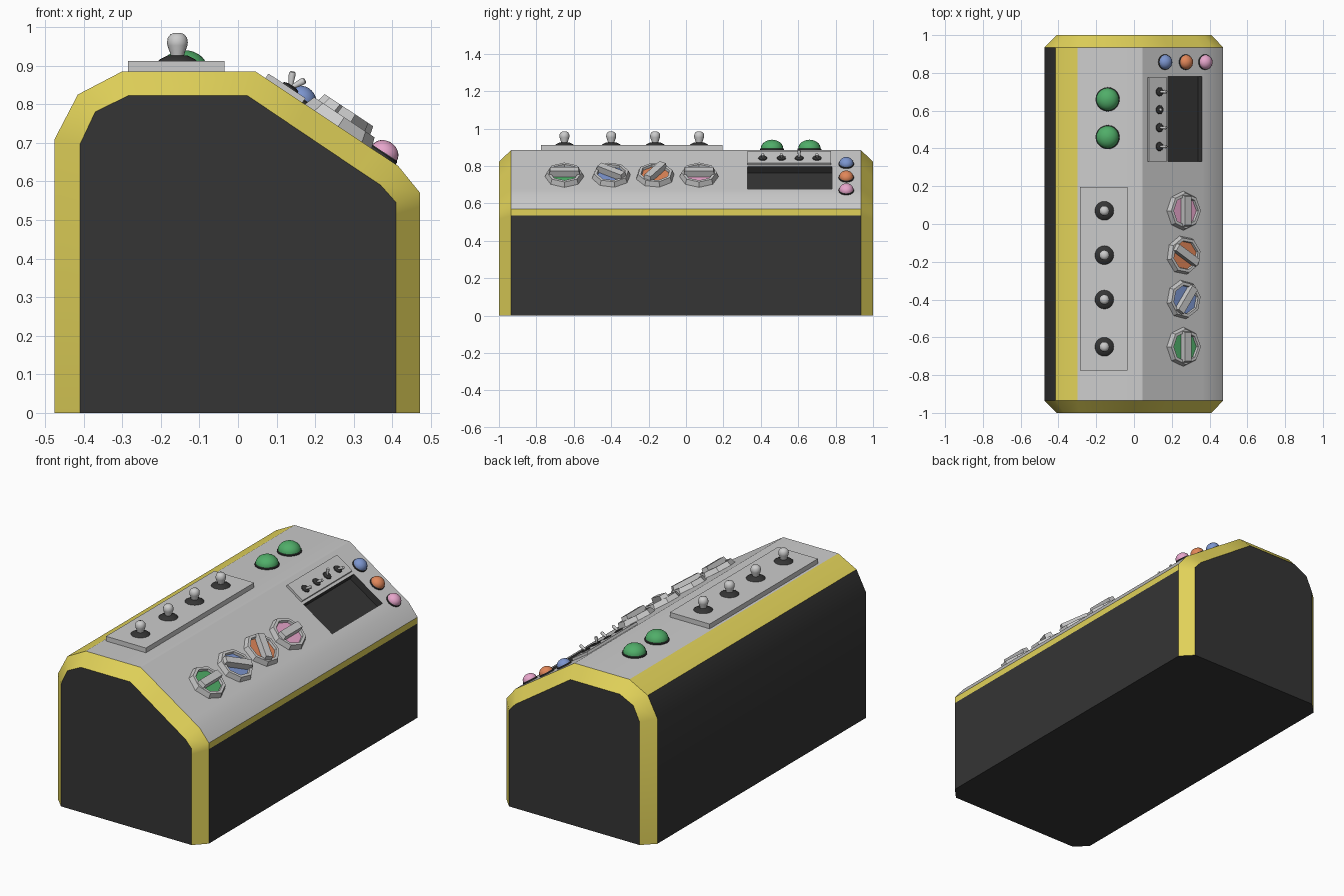
import bpy, bmesh
from math import pi, cos, sin, atan, radians
from mathutils import Matrix, Vector

if "Cube" in bpy.data.objects:
    bpy.data.objects.remove(bpy.data.objects["Cube"])

COLORS = {
    "dark": (0.035, 0.035, 0.035, 1), "yellow": (0.75, 0.64, 0.1, 1),
    "grey": (0.6, 0.6, 0.6, 1), "green": (0.08, 0.42, 0.14, 1),
    "blue": (0.2, 0.3, 0.62, 1), "orange": (0.75, 0.24, 0.1, 1),
    "pink": (0.8, 0.38, 0.6, 1)}
MATS = {}
for key, col in COLORS.items():
    MATS[key] = bpy.data.materials.new(key)
    MATS[key].diffuse_color = col


def finish(name, bm, mats=("grey",), matrix=Matrix(), smooth=None):
    bmesh.ops.recalc_face_normals(bm, faces=bm.faces)
    me = bpy.data.meshes.new(name)
    bm.to_mesh(me)
    bm.free()
    ob = bpy.data.objects.new(name, me)
    bpy.context.collection.objects.link(ob)
    ob.matrix_world = matrix
    for m in mats:
        me.materials.append(MATS[m])
    if smooth:
        bpy.ops.object.select_all(action='DESELECT')
        ob.select_set(True)
        bpy.context.view_layer.objects.active = ob
        bpy.ops.object.shade_smooth_by_angle(angle=radians(smooth))
    return ob


def lathe(name, profile, mat, matrix, steps=20, smooth=40):
    """Revolve (radius, height) points about local z and cap both ends."""
    bm = bmesh.new()
    rings = [[bm.verts.new((r * cos(2 * pi * i / steps), r * sin(2 * pi * i / steps), z))
              for i in range(steps)] for r, z in profile]
    for a, b in zip(rings, rings[1:]):
        for i in range(steps):
            j = (i + 1) % steps
            bm.faces.new((a[i], a[j], b[j], b[i]))
    bm.faces.new(rings[0])
    bm.faces.new(rings[-1])
    return finish(name, bm, (mat,), matrix, smooth)


def block(name, size, mat, matrix, taper=1.0):
    """Box standing on local z = 0, top narrowed by taper."""
    bm = bmesh.new()
    bmesh.ops.create_cube(bm, size=1)
    for v in bm.verts:
        t = taper if v.co.z > 0 else 1
        v.co = Vector((v.co.x * size[0] * t, v.co.y * size[1] * t, (v.co.z + 0.5) * size[2]))
    return finish(name, bm, (mat,), matrix)


K = 0.245 / 0.37  # fall of the sloped panel


def slope_z(x):
    return 0.885 - K * (x - 0.045)


def on_slope(x, y):
    return Matrix.Translation((x, y, slope_z(x))) @ Matrix.Rotation(atan(K), 4, 'Y')


def at(x, y, z):
    return Matrix.Translation((x, y, z))


# console body: rings along y, chamfered at both ends
outer = [(-.475, 0), (-.475, .71), (-.415, .825), (-.30, .885), (.045, .885),
         (.18, slope_z(.18)), (.36, slope_z(.36)), (.415, .64), (.472, .57), (.472, .535), (.472, 0)]
inner = [(-.41, 0), (-.41, .695), (-.37, .78), (-.285, .822), (.025, .822),
         (.151, .737), (.319, .624), (.37, .59), (.41, .545), (.41, .515), (.41, 0)]
seg_mats = [0, 0, 1, 2, 2, 2, 2, 2, 1, 0, 0]
stations = [(-1, inner), (-.935, outer), (.33, outer), (.78, outer), (.935, outer), (1, inner)]
bm = bmesh.new()
rings = [[bm.verts.new((x, y, z)) for x, z in prof] for y, prof in stations]
n = len(outer)
screen = None
for s in range(5):
    for i in range(n):
        j = (i + 1) % n
        f = bm.faces.new((rings[s][i], rings[s][j], rings[s + 1][j], rings[s + 1][i]))
        f.material_index = 1 if s in (0, 4) and i < n - 1 else seg_mats[i]
        if s == 2 and i == 5:
            screen = f
for r in (rings[0], rings[-1]):
    bm.faces.new(r)
# recessed screen
corners = list(screen.verts)
bm.faces.remove(screen)
down = Vector((-sin(atan(K)), 0, -cos(atan(K)))) * 0.04
low = [bm.verts.new(v.co + down) for v in corners]
bm.faces.new(low)
for i in range(4):
    j = (i + 1) % 4
    bm.faces.new((corners[i], corners[j], low[j], low[i]))
finish("console_body", bm, ("dark", "yellow", "grey"), smooth=30)

# top switch plate with four knobbed levers
block("switch_plate", (.25, .97, .027), "grey", at(-.16, -.29, .885))
ROWS = (.07, -.165, -.40, -.65)
for i, y in enumerate(ROWS):
    m = at(-.157, y, .912)
    lathe(f"lever_base_{i}", [(.05, 0), (.046, .004), (.026, .014)], "dark", m)
    lathe(f"lever_knob_{i}", [(.017, .01), (.018, .018), (.026, .04), (.027, .048), (.025, .06),
                              (.018, .069), (.008, .073)], "grey", m, 16)


# domed lamps
def lamp(name, r, h, mat, m):
    lathe(name + "_rim", [(r * 1.07, 0), (r * 1.07, .006), (r * .98, .01)], "dark", m)
    arc = [(r * cos(a * pi / 14), .008 + (h - .008) * sin(a * pi / 14)) for a in range(7)]
    lathe(name, arc + [(.002, h)], mat, m)


for i, y in enumerate((.66, .46)):
    lamp(f"green_lamp_{i}", .06, .055, "green", at(-.14, y, .885))
for x, c in ((.162, "blue"), (.272, "orange"), (.375, "pink")):
    lamp(c + "_button", .038, .04, c, on_slope(x, .857))

# rotary dials: octagonal bezel, coloured face, grip bar
for i, (y, c, turn) in enumerate(zip(ROWS, ("pink", "orange", "blue", "green"), (90, -32, 55, 90))):
    m = on_slope(.26, y) @ Matrix.Rotation(radians(turn), 4, 'Z')
    lathe(f"dial_bezel_{i}", [(.104, 0), (.094, .028), (.078, .028), (.074, .012)], "grey", m, 8, None)
    lathe(f"dial_face_{i}", [(.076, .008), (.076, .014)], c, m, 8, None)
    block(f"dial_grip_{i}", (.178, .046, .05), "grey", m, .86)

# small toggle strip above the screen
block("toggle_strip", (.115, .445, .014), "grey", on_slope(.119, .5525))
for i, (y, tilt) in enumerate(((.70, 28), (.605, -26), (.51, 28), (.41, 28))):
    m = on_slope(.128, y) @ at(0, 0, .014)
    lathe(f"toggle_base_{i}", [(.024, 0), (.022, .004), (.012, .008)], "dark", m, 16)
    lathe(f"toggle_stick_{i}", [(.005, 0), (.009, .034), (.008, .041), (.004, .044)], "grey",
          m @ Matrix.Rotation(radians(tilt), 4, 'Y'), 12)

for m in bpy.data.materials:
    if m.users and not m.is_grease_pencil:
        m.use_nodes = True
        m.node_tree.nodes["Principled BSDF"].inputs["Base Color"].default_value = m.diffuse_color
